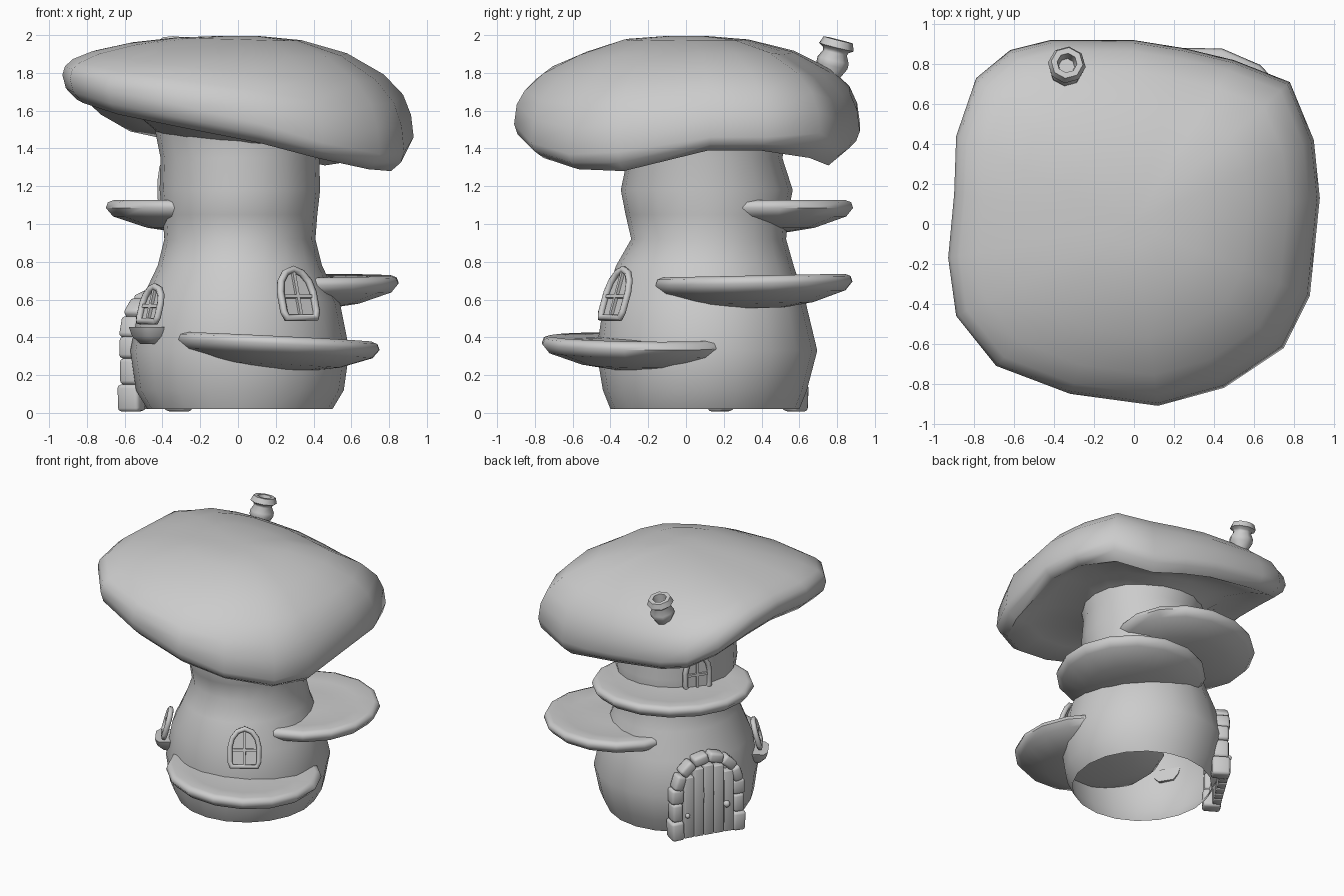
import bpy, bmesh
from math import sin, cos, pi, radians, atan2, sqrt
from mathutils import Matrix, Vector

if "Cube" in bpy.data.objects:
    bpy.data.objects.remove(bpy.data.objects["Cube"])

CX, CY = 0.01, 0.10          # stem axis


def add_mesh(name, bm, matrix=None, angle=60):
    bmesh.ops.recalc_face_normals(bm, faces=bm.faces)
    me = bpy.data.meshes.new(name)
    bm.to_mesh(me)
    bm.free()
    me.shade_smooth()
    me.set_sharp_from_angle(angle=radians(angle))
    ob = bpy.data.objects.new(name, me)
    bpy.context.collection.objects.link(ob)
    if matrix:
        ob.matrix_world = matrix
    return ob


def loft(name, rings, close_start=False, close_end=False, matrix=None, angle=60):
    bm = bmesh.new()
    loops = [[bm.verts.new(p) for p in r] for r in rings]
    n = len(loops[0])
    for a, b in zip(loops, loops[1:]):
        for i in range(n):
            j = (i + 1) % n
            bm.faces.new((a[i], a[j], b[j], b[i]))
    for flag, loop in ((close_start, loops[0]), (close_end, loops[-1])):
        if flag:
            c = bm.verts.new(sum((v.co for v in loop), Vector()) / n)
            for i in range(n):
                bm.faces.new((loop[i], loop[(i + 1) % n], c))
    return add_mesh(name, bm, matrix, angle)


def ellipse(cx, cy, z, rx, ry, n):
    return [(cx + rx * cos(2 * pi * i / n), cy + ry * sin(2 * pi * i / n), z) for i in range(n)]


def wall(angle, radius, z, lean=0):
    """Local frame on the stem: x outward, y sideways, z up."""
    a = radians(angle)
    return (Matrix.Translation((CX + radius * cos(a), CY + radius * sin(a), z))
            @ Matrix.Rotation(a, 4, 'Z') @ Matrix.Rotation(-radians(lean), 4, 'Y'))


def box(name, matrix, center, size, roll=0, bevel=0.0):
    bm = bmesh.new()
    bmesh.ops.create_cube(bm, size=1, matrix=Matrix.Diagonal((*size, 1)))
    if bevel:
        bmesh.ops.bevel(bm, geom=bm.edges[:], offset=bevel, segments=2, profile=0.5, affect='EDGES')
    return add_mesh(name, bm, matrix @ Matrix.Translation(center) @ Matrix.Rotation(roll, 4, 'X'))


# Stem: open-bottomed, pinched tube
stem = [(0.02, .10, .49, .50), (.12, .10, .55, .54), (.33, .11, .58, .585), (.58, .10, .53, .535),
        (.78, .10, .435, .47), (.92, .12, .40, .41), (1.05, .11, .41, .43), (1.18, .11, .425, .455),
        (1.35, .10, .42, .41), (1.5, .10, .45, .44)]
loft("stem", [ellipse(CX, cy, z, rx, ry, 20) for z, cy, rx, ry in stem])

# Cap: wavy tilted rim (x, y, z, lip depth), dome above and hollow underside below
rim = [(.93, .13, 1.46, .07), (.90, .42, 1.46, .07), (.78, .71, 1.48, .13), (.50, .82, 1.42, .11),
       (.25, .88, 1.45, .09), (0, .92, 1.49, .09), (-.42, .92, 1.54, .09), (-.62, .87, 1.58, .09),
       (-.79, .73, 1.68, .10), (-.89, .44, 1.79, .12), (-.90, .15, 1.80, .12), (-.93, -.17, 1.79, .13),
       (-.89, -.46, 1.77, .13), (-.69, -.71, 1.71, .13), (-.32, -.85, 1.63, .12), (.12, -.91, 1.53, .10),
       (.45, -.82, 1.43, .08), (.75, -.62, 1.37, .08), (.88, -.36, 1.38, .10)]
inner = []
for x, y, z, d in rim:
    a = atan2(y - CY, x - CX)
    inner.append(Vector((CX + .41 * cos(a), CY + .41 * sin(a), 1.43 + .12 * (z - 1.55))))
lip = [Vector((x * .92, y * .92, z - d)) for x, y, z, d in rim]
rings = [inner]
for t, dz in ((.30, .055), (.70, .05)):
    rings.append([p.lerp(q, t) + Vector((0, 0, dz)) for p, q in zip(inner, lip)])
rings += [lip, [(x * .98, y * .98, z - d * .55) for x, y, z, d in rim], [r[:3] for r in rim]]
for s, f in ((.985, .22), (.94, .42), (.83, .62), (.62, .83), (.36, .96), (.12, 1)):
    ring = []
    for x, y, z, d in rim:
        front_left = max(0, -.7 * y - .3 * x - .3) * (.36 < s < .95)   # flatter shoulder
        ring.append((x * s, y * s, z + (1.995 - z) * (f - .15 * front_left)))
    rings.append(ring)
loft("cap", rings, close_end=True)


# Shelf fungi growing out of the stem
def shelf(name, cx, cy, z, a, b, facing, slope):
    m = Matrix.Translation((cx, cy, z)) @ Matrix.Rotation(radians(facing), 4, 'Z')
    prof = [(.30, -.13), (.60, -.105), (.93, -.045), (1, 0), (.98, .03), (.92, .042), (.70, .025), (.35, .035)]
    rs = []
    for s, dz in prof:
        r = [m @ Vector(p) for p in ellipse(0, 0, dz, b * s, a * s, 16)]
        rs.append([(p.x, p.y, p.z + slope[0] * (p.x - cx) + slope[1] * (p.y - cy)) for p in r])
    loft(name, rs, True, True)


shelf("lower_shelf", .215, -.235, .36, .55, .53, -56, (-.05, -.01))
shelf("middle_shelf", .33, .36, .685, .53, .53, 33, (0, .02))
shelf("upper_shelf", -.15, .375, 1.085, .575, .49, 122, (0, 0))

# Chimney pot: hollow lathe, leaning backwards
axis = Vector((.03, .25, 1)).to_track_quat('Z', 'Y').to_matrix().to_4x4()
pot = [(.05, -.10), (.06, -.02), (.085, .03), (.085, .06), (.065, .10), (.07, .115), (.095, .13),
       (.08, .17), (.05, .17), (.04, .10)]
loft("chimney", [ellipse(0, 0, z, r, r, 8) for r, z in pot], close_end=True,
     matrix=Matrix.Translation((-.34, .765, 1.81)) @ axis)


# Windows: round-section arched frame, cross bars and pane
def window(name, m, w, h):
    w, h = w / 2, h / 2
    side = [(w * .88, -h), (w, -h * .75), (w, .05 * h), (w * .85, .5 * h), (w * .5, .85 * h)]
    pts = side + [(0, h)] + [(-y, z) for y, z in reversed(side)]
    cu = bpy.data.curves.new(name, 'CURVE')
    cu.dimensions = '3D'
    cu.bevel_depth, cu.bevel_resolution = .02, 1
    sp = cu.splines.new('POLY')
    sp.points.add(len(pts) - 1)
    for p, (y, z) in zip(sp.points, pts):
        p.co = (0.005, y, z, 1)
    sp.use_cyclic_u = True
    tmp = bpy.data.objects.new("tmp", cu)
    me = bpy.data.meshes.new_from_object(tmp)
    bpy.data.objects.remove(tmp)
    me.shade_smooth()
    ob = bpy.data.objects.new(name + "_frame", me)
    bpy.context.collection.objects.link(ob)
    ob.matrix_world = m
    bm = bmesh.new()
    bm.faces.new([bm.verts.new((-.002, y, z)) for y, z in pts])
    add_mesh(name + "_pane", bm, m)
    box(name + "_upright", m, (.005, 0, 0), (.02, .018, 2 * h))
    box(name + "_crossbar", m, (.005, 0, -.12 * h), (.02, 2 * w, .018))


window("front_window", wall(-57, .55, .63, 18), .205, .27)
window("side_window", wall(214, .56, .575, 15), .17, .19)
window("upper_window", wall(144, .445, 1.23, 0), .18, .26)

# Planter under the side window
loft("window_planter", [[(.045 * s + x * .055 * s, y * s, z) for x, y in
                         ((-1, -.11), (.5, -.11), (1, -.07), (1, .07), (.5, .11), (-1, .11))]
                        for s, z in ((.5, -.09), (.85, -.05), (1, 0))], True, True,
     matrix=wall(212, .55, .455))

# Door: planks under an arch, with stone surround, knob and hinge
door = wall(148, .54, 0)
R, SPRING = .23, .36
for i in range(5):
    y = (i - 2) * .076
    top = SPRING + sqrt(.20 ** 2 - y ** 2)
    box(f"door_plank_{i}", door, (.02, y, (top + .02) / 2), (.06, .07, top - .02), 0, .006)
for side in (-1, 1):
    for i, (z, h, d) in enumerate(((.08, .145, .13), (.22, .14, .11), (.345, .115, .11))):
        box(f"door_stone_{side}_{i}", door, (-.01, side * (R + .005), z),
            (d, .08 + .015 * (i % 2 == 0), h), side * .05 * (i - 1), .02)
for i in range(6):
    a = radians(18 + i * 144 / 5)
    box(f"arch_stone_{i}", door, (.005, R * cos(a), SPRING + .02 + R * sin(a)), (.10, .075, .115), a, .02)
for name, y, z, r in (("door_knob", .13, .24, .025), ("door_hinge", -.17, .2, .018)):
    bm = bmesh.new()
    bmesh.ops.create_uvsphere(bm, u_segments=10, v_segments=6, radius=r)
    add_mesh(name, bm, door @ Matrix.Translation((.06, y, z)))
